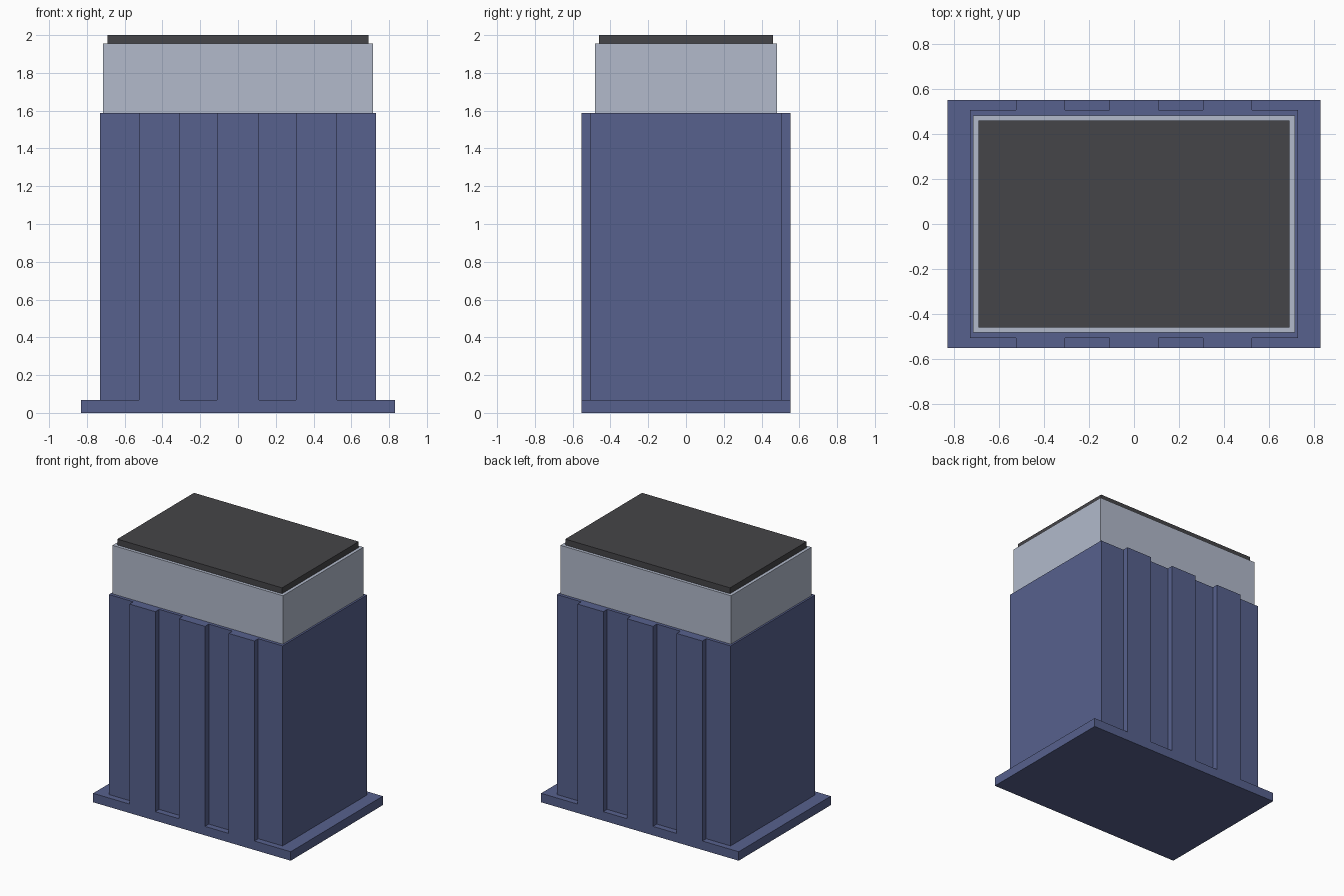
import bpy
import bmesh

if "Cube" in bpy.data.objects:
    bpy.data.objects.remove(bpy.data.objects["Cube"], do_unlink=True)


def material(name, rgb):
    mat = bpy.data.materials.new(name)
    mat.use_nodes = True
    colour = (*rgb, 1.0)
    mat.diffuse_color = colour
    mat.node_tree.nodes["Principled BSDF"].inputs["Base Color"].default_value = colour
    return mat


def prism(name, outline, bottom, top, mat):
    """Extrude a plan outline between two heights."""
    bm = bmesh.new()
    face = bm.faces.new([bm.verts.new((x, y, bottom)) for x, y in outline])
    extruded = bmesh.ops.extrude_face_region(bm, geom=[face])["geom"]
    verts = [v for v in extruded if isinstance(v, bmesh.types.BMVert)]
    bmesh.ops.translate(bm, verts=verts, vec=(0, 0, top - bottom))
    bmesh.ops.recalc_face_normals(bm, faces=bm.faces)
    mesh = bpy.data.meshes.new(name)
    bm.to_mesh(mesh)
    bm.free()
    mesh.materials.append(mat)
    obj = bpy.data.objects.new(name, mesh)
    bpy.context.collection.objects.link(obj)
    return obj


def rectangle(half_x, half_y):
    return [(-half_x, -half_y), (half_x, -half_y), (half_x, half_y), (-half_x, half_y)]


blue = material("slate blue", (0.095, 0.120, 0.270))
grey = material("pale blue grey", (0.445, 0.491, 0.597))
charcoal = material("charcoal", (0.060, 0.059, 0.065))

# Plan of the tower: three ribs stand proud of the front and back walls
wall_x, wall_y, rib_y = 0.73, 0.507, 0.553
front = [(-wall_x, -wall_y)]
for left, right in ((-0.525, -0.308), (-0.11, 0.11), (0.308, 0.525)):
    front += [(left, -wall_y), (left, -rib_y), (right, -rib_y), (right, -wall_y)]
front.append((wall_x, -wall_y))
back = [(-x, -y) for x, y in front]

# Stacked parts from the ground up
base_top, body_top, band_top = 0.068, 1.587, 1.955
prism("base_slab", rectangle(0.83, rib_y), 0, base_top, blue)
prism("ribbed_tower", front + back, base_top, body_top, blue)
prism("upper_storey", rectangle(0.716, 0.483), body_top, band_top, grey)
prism("flat_roof", rectangle(0.692, 0.46), band_top, 2.0, charcoal)
